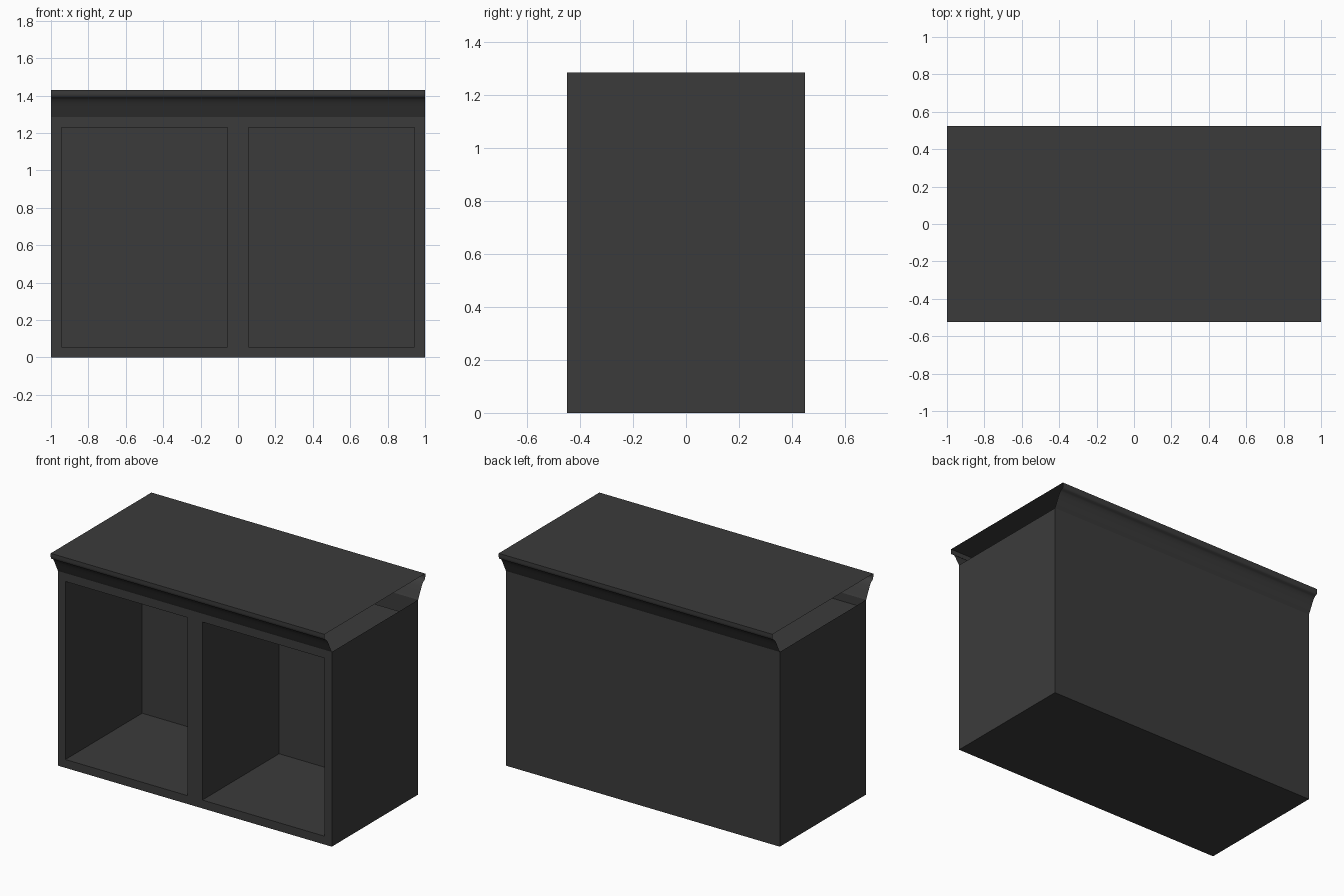
import bpy, bmesh, math
from mathutils import Vector

cube = bpy.data.objects.get("Cube")
if cube:
    bpy.data.objects.remove(cube, do_unlink=True)

HALF_DEPTH, BODY_TOP, TOP = 0.45, 1.285, 1.43
FRAME, RECESS = 0.055, 0.8

charcoal = bpy.data.materials.new("charcoal")
charcoal.use_nodes = True
colour = (0.044, 0.044, 0.044, 1)
charcoal.diffuse_color = colour
charcoal.node_tree.nodes["Principled BSDF"].inputs["Base Color"].default_value = colour


def add_object(name, bm):
    mesh = bpy.data.meshes.new(name)
    bm.to_mesh(mesh)
    bm.free()
    mesh.materials.append(charcoal)
    obj = bpy.data.objects.new(name, mesh)
    bpy.context.collection.objects.link(obj)
    return obj


# Cabinet body: open-topped shell, split in two bays
bm = bmesh.new()
bmesh.ops.create_cube(bm, size=1)
bmesh.ops.scale(bm, vec=(2, 2 * HALF_DEPTH, BODY_TOP), verts=bm.verts)
bmesh.ops.translate(bm, vec=(0, 0, BODY_TOP / 2), verts=bm.verts)
bmesh.ops.bisect_plane(bm, geom=bm.verts[:] + bm.edges[:] + bm.faces[:],
                       plane_co=(0, 0, 0), plane_no=(1, 0, 0))
bm.normal_update()
bmesh.ops.delete(bm, geom=[f for f in bm.faces if f.normal.z > 0.9], context='FACES')

# Two deep compartments pushed in from the front frame
bays = [f for f in bm.faces if f.normal.y < -0.9]
bmesh.ops.inset_individual(bm, faces=bays, thickness=FRAME, use_even_offset=True)
for bay in bays:
    pushed = bmesh.ops.extrude_face_region(bm, geom=[bay])["geom"]
    bmesh.ops.translate(bm, vec=(0, RECESS, 0),
                        verts=[v for v in pushed if isinstance(v, bmesh.types.BMVert)])
    bmesh.ops.delete(bm, geom=[bay], context='FACES_ONLY')
add_object("cabinet_body", bm)

# Worktop with moulded front and back edges, open at both ends
moulding = [(HALF_DEPTH, BODY_TOP), (0.475, 1.335), (0.487, 1.36), (0.5, 1.38),
            (0.508, 1.387), (0.518, 1.391), (0.524, 1.398), (0.525, 1.41), (0.525, TOP)]
profile = [(-y, z) for y, z in moulding] + moulding[::-1]
bm = bmesh.new()
rows = [[bm.verts.new((x, y, z)) for y, z in profile] for x in (-1, 1)]
for i in range(len(profile) - 1):
    bm.faces.new((rows[0][i], rows[1][i], rows[1][i + 1], rows[0][i + 1]))
worktop = add_object("moulded_worktop", bm)

bpy.ops.object.select_all(action='DESELECT')
worktop.select_set(True)
bpy.context.view_layer.objects.active = worktop
bpy.ops.object.shade_smooth_by_angle(angle=math.radians(50))
